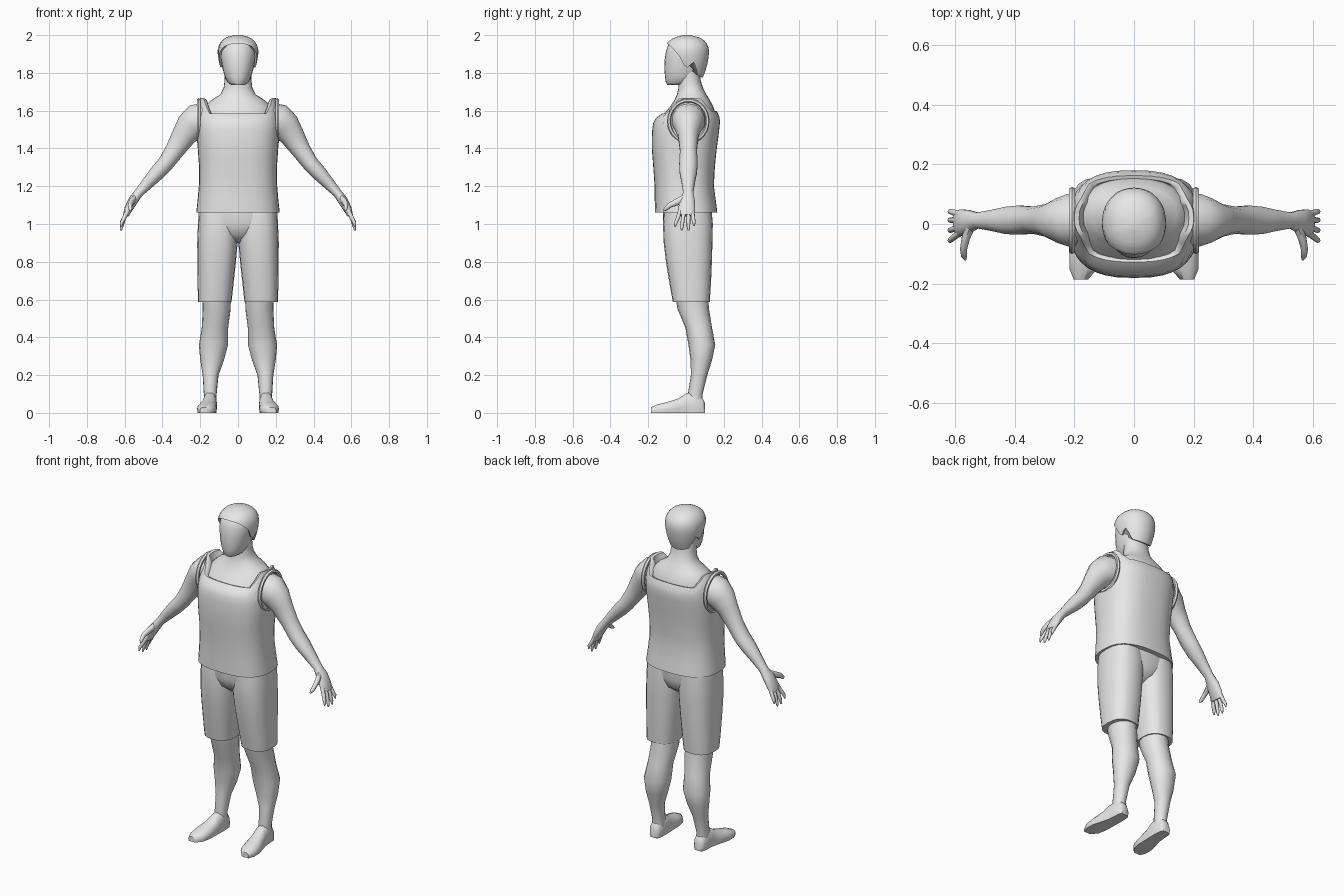
import bpy, bmesh, math
from mathutils import Vector

GREY = bpy.data.materials.new("light_grey")
GREY.diffuse_color = (0.8, 0.8, 0.8, 1)


def finish(ob, mirror=False, angle=55):
    ob.data.materials.append(GREY)
    if mirror:
        ob.modifiers.new("mirror", 'MIRROR').use_mirror_merge = False
    bpy.ops.object.select_all(action='DESELECT')
    ob.select_set(True)
    bpy.context.view_layer.objects.active = ob
    bpy.ops.object.shade_smooth_by_angle(angle=math.radians(angle))


def skin(name, rings, mirror=False):
    """Skin a list of equal closed rings and cap both ends."""
    bm = bmesh.new()
    loops = [[bm.verts.new(p) for p in r] for r in rings]
    n = len(rings[0])
    for a, b in zip(loops, loops[1:]):
        for i in range(n):
            j = (i + 1) % n
            bm.faces.new((a[i], a[j], b[j], b[i]))
    bm.faces.new(loops[0])
    bm.faces.new(loops[-1])
    bmesh.ops.recalc_face_normals(bm, faces=bm.faces)
    me = bpy.data.meshes.new(name)
    bm.to_mesh(me)
    bm.free()
    ob = bpy.data.objects.new(name, me)
    bpy.context.collection.objects.link(ob)
    finish(ob, mirror)
    return ob


def spow(v, e):
    return math.copysign(abs(v) ** e, v)


def lerp_table(table, t):
    """Interpolate rows (key, values...) at key t."""
    if t <= table[0][0]:
        return table[0][1:]
    for a, b in zip(table, table[1:]):
        if t <= b[0]:
            f = (t - a[0]) / (b[0] - a[0])
            return [u + (v - u) * f for u, v in zip(a[1:], b[1:])]
    return table[-1][1:]


def section(row, ang, p):
    """Point on a rounded section: row = centre x, half width, front y, back y."""
    cx, hx, yf, yb = row
    return (cx + hx * spow(math.cos(ang), 2 / p),
            (yf + yb) / 2 + (yb - yf) / 2 * spow(math.sin(ang), 2 / p))


def stack(name, table, n=20, p=2.2, mirror=False):
    """Horizontal sections stacked in z."""
    rings = [[(*section(r[1:], 2 * math.pi * i / n, p), r[0]) for i in range(n)] for r in table]
    return skin(name, rings, mirror)


def tube(name, rows, n=14, mirror=True):
    """Limb along a path: rows = x, y, z, in-plane radius, depth radius."""
    pts = [Vector(r[:3]) for r in rows]
    rings = []
    for k, r in enumerate(rows):
        d = (pts[min(k + 1, len(pts) - 1)] - pts[max(k - 1, 0)]).normalized()
        u = Vector((0, 1, 0)) if abs(d.y) < .6 else Vector((0, 0, 1))
        v = d.cross(u).normalized()
        u = v.cross(d)
        rings.append([pts[k] + v * (r[3] * math.cos(a)) + u * (r[4] * math.sin(a))
                      for a in (2 * math.pi * i / n for i in range(n))])
    return skin(name, rings, mirror)


def draped(name, table, low, high, steps, n, p, lip_low, lip_high):
    """Shell whose lower and upper edges vary with the angle."""
    rings = []
    for t in steps:
        ring = []
        for i in range(n):
            a = 2 * math.pi * i / n
            z = low(a) + (high(a) - low(a)) * t
            ring.append((*section(lerp_table(table, z), a, p), z))
        rings.append(ring)

    def shrink(ring, f, dz):
        cy = sum(q[1] for q in ring) / n
        return [(q[0] * f, cy + (q[1] - cy) * f, q[2] + dz) for q in ring]
    if lip_low:
        rings.insert(0, shrink(rings[0], lip_low, .004))
    if lip_high:
        rings.append(shrink(rings[-1], lip_high, -.004))
        rings.append(shrink(rings[-1], .9, -.05))
    return skin(name, rings)


# Upper chest, shoulders and neck
stack("neck_and_shoulders", [
    (1.46, 0, .195, -.15, .15), (1.54, 0, .195, -.145, .16), (1.58, 0, .188, -.122, .158),
    (1.62, 0, .178, -.085, .145), (1.655, 0, .142, -.062, .127), (1.685, 0, .095, -.048, .108),
    (1.72, 0, .076, -.04, .09), (1.76, 0, .071, -.04, .078), (1.82, 0, .07, -.04, .07)], 24)

# Sleeveless shirt with a wide neckline rising to the shoulder straps
SHIRT = [(1.06, 0, .221, -.165, .166), (1.2, 0, .206, -.166, .148), (1.3, 0, .206, -.173, .152),
         (1.4, 0, .213, -.181, .163), (1.48, 0, .218, -.181, .174), (1.55, 0, .217, -.172, .181),
         (1.585, 0, .213, -.128, .172), (1.63, 0, .207, -.1, .14), (1.67, 0, .2, -.08, .12)]


def neckline(a):
    base = 1.585 if math.sin(a) < 0 else 1.598
    f = min(1, max(0, (abs(math.cos(a)) - .62) / .3))
    return base + (1.668 - base) * f * f * (3 - 2 * f)


draped("shirt", SHIRT, lambda a: 1.06, neckline,
       [0, .12, .26, .4, .53, .65, .75, .83, .9, .95, 1], 36, 2.6, None, .92)

# Armhole trims
bpy.ops.mesh.primitive_torus_add(major_segments=28, minor_segments=6, major_radius=.11,
                                 minor_radius=.011, location=(0, 0, 0))
trim = bpy.context.object
trim.name = "armhole_trim"
for v in trim.data.vertices:
    x, y, z = v.co
    v.co = (.208 + z, .012 + y * .93, 1.545 + x)
finish(trim, True)

# Shorts: hips and two legs
stack("shorts_hips", [(.9, 0, .03, -.05, .06), (.945, 0, .1, -.105, .122),
                      (1.0, 0, .19, -.122, .138), (1.08, 0, .2, -.12, .138)], 24, 2.5)
stack("shorts_leg", [(.588, .123, .089, -.07, .126), (.7, .118, .096, -.09, .133),
                     (.8, .113, .102, -.106, .137), (.9, .109, .107, -.118, .14),
                     (1.0, .105, .107, -.122, .142), (1.08, .103, .104, -.115, .135)], 20, 2.5, True)

# Lower legs
stack("leg", [(.05, .147, .034, .015, .088), (.1, .147, .034, .01, .088), (.2, .145, .042, .026, .113),
              (.28, .137, .063, .024, .138), (.36, .13, .077, .013, .155), (.45, .122, .07, -.003, .138),
              (.55, .113, .074, -.045, .122), (.64, .113, .076, -.06, .115)], 16, 2.1, True)

# Feet: flat-soled sections running from heel to toe (y, centre x, half width, height)
FOOT = [(.1, .148, .024, .055), (.085, .148, .034, .085), (.04, .148, .037, .115), (0, .15, .039, .105),
        (-.04, .156, .044, .078), (-.1, .165, .052, .058), (-.15, .17, .047, .046), (-.186, .178, .024, .03)]
skin("foot", [[(cx + hx * spow(math.cos(a), .8), y, max(0, h * (.35 + .65 * math.sin(a)))
                if math.sin(a) > -.3 else 0)
               for a in (2 * math.pi * i / 14 for i in range(14))] for y, cx, hx, h in FOOT], True)

# Arms with palms
tube("arm", [(.16, .013, 1.56, .085, .088), (.215, .013, 1.545, .092, .09), (.25, .012, 1.515, .082, .075),
             (.285, .012, 1.47, .066, .056), (.335, .013, 1.39, .051, .046), (.383, .013, 1.32, .043, .05),
             (.425, .012, 1.274, .041, .047), (.475, .012, 1.22, .033, .036), (.525, .012, 1.165, .024, .027),
             (.555, .008, 1.125, .026, .04), (.58, .004, 1.08, .022, .046), (.594, .002, 1.045, .015, .042)])

# Fingers and thumb
for i, (y, spread, tip) in enumerate([(-.03, -.028, .985), (-.009, -.014, .965),
                                      (.013, .0, .965), (.033, .01, .99)]):
    tube("finger_%d" % (i + 1), [(.583, y, 1.075, .012, .011), (.604, y + spread * .5, 1.03, .011, .0105),
                                 (.617, y + spread * .9, tip + .02, .009, .009),
                                 (.62, y + spread, tip, .004, .004)], 8)
tube("thumb", [(.55, -.01, 1.135, .016, .02), (.565, -.05, 1.115, .014, .018),
               (.572, -.085, 1.1, .012, .014), (.57, -.108, 1.08, .01, .011), (.566, -.12, 1.07, .004, .004)], 8)

# Face and skull
stack("head", [(1.735, 0, .034, -.098, -.01), (1.75, 0, .054, -.107, .04), (1.78, 0, .07, -.111, .07),
               (1.82, 0, .081, -.115, .085), (1.87, 0, .09, -.113, .1), (1.91, 0, .094, -.107, .105),
               (1.95, 0, .085, -.094, .095), (1.975, 0, .06, -.06, .07)], 24, 2.1)

# Hair cap: high over the brow, sideburns, notch at the ear, low on the nape
HAIR = [(1.77, 0, .072, -.05, .086), (1.8, 0, .084, -.08, .1), (1.85, 0, .099, -.1, .114),
        (1.9, 0, .108, -.112, .122), (1.93, 0, .107, -.113, .121), (1.96, 0, .095, -.1, .108),
        (1.98, 0, .076, -.075, .088), (1.992, 0, .052, -.046, .062), (2.0, 0, .02, -.015, .026)]
EDGE = [(-1, 1.955), (-.75, 1.942), (-.5, 1.915), (-.3, 1.88), (-.1, 1.825), (.08, 1.83), (.25, 1.865),
        (.42, 1.84), (.52, 1.79), (1, 1.775)]
draped("hair", HAIR, lambda a: lerp_table(EDGE, math.sin(a))[0], lambda a: 2.0,
       [0, .15, .3, .45, .58, .7, .8, .88, .94, 1], 40, 2.1, .88, None)
